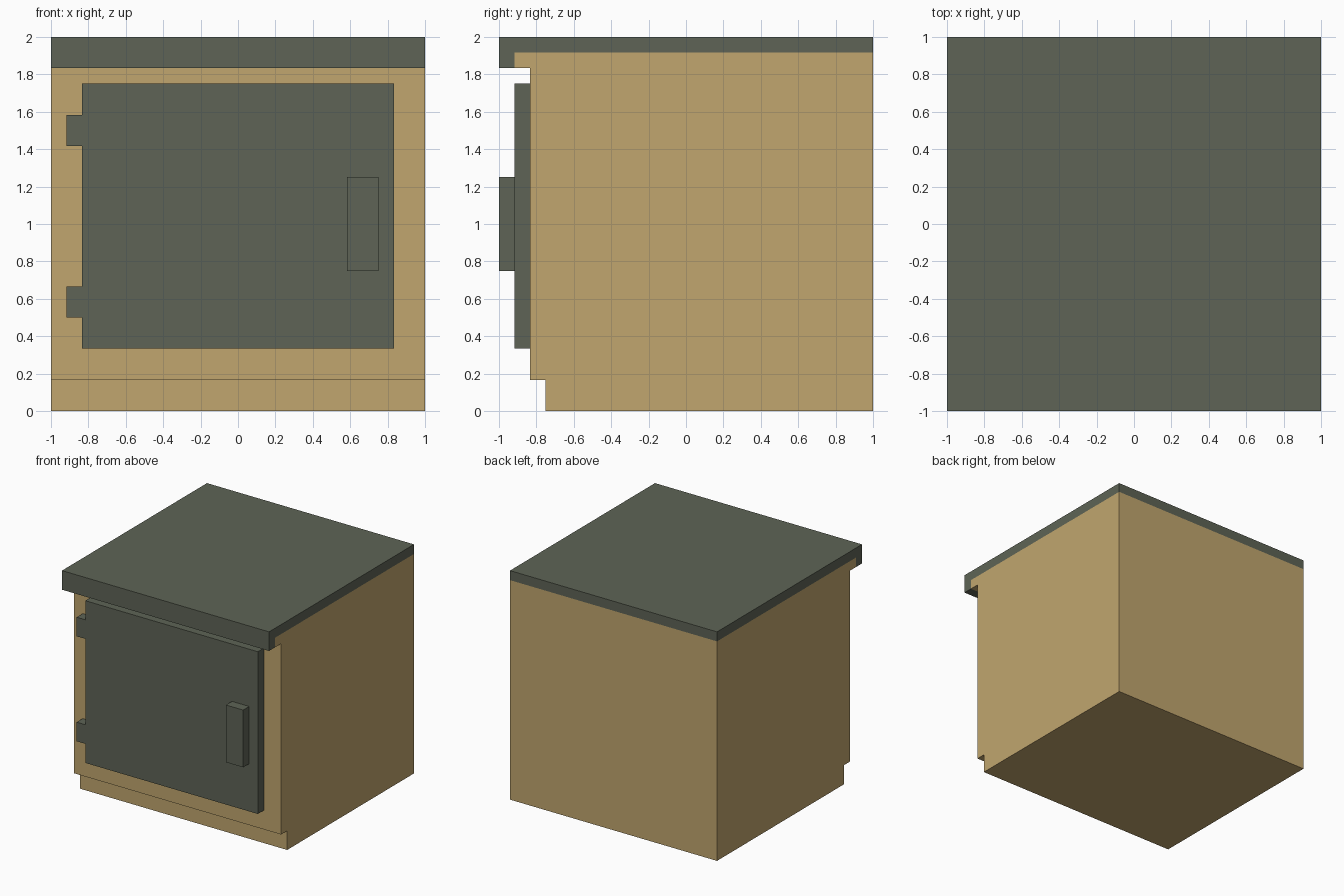
import bpy
import bmesh
from mathutils import Vector

cube = bpy.data.objects.get("Cube")
if cube:
    bpy.data.objects.remove(cube, do_unlink=True)

U = 1 / 12  # design grid step


def material(name, rgb):
    m = bpy.data.materials.new(name)
    m.use_nodes = True
    m.diffuse_color = (*rgb, 1)
    bsdf = next(n for n in m.node_tree.nodes if n.type == "BSDF_PRINCIPLED")
    bsdf.inputs["Base Color"].default_value = (*rgb, 1)
    return m


wood = material("tan wood", (0.533, 0.381, 0.156))
slate = material("grey green", (0.112, 0.127, 0.093))


def extrude(name, outline, axis, start, end, mat):
    """Extrude a 2D outline: (y, z) along x, or (x, z) along y, in grid steps."""
    def place(a, b):
        return Vector((start, a, b) if axis == "x" else (a, start, b)) * U
    bm = bmesh.new()
    face = bm.faces.new([bm.verts.new(place(a, b)) for a, b in outline])
    result = bmesh.ops.extrude_face_region(bm, geom=[face])
    d = (end - start) * U
    shift = Vector((d, 0, 0) if axis == "x" else (0, d, 0))
    verts = [g for g in result["geom"] if isinstance(g, bmesh.types.BMVert)]
    bmesh.ops.translate(bm, verts=verts, vec=shift)
    bmesh.ops.recalc_face_normals(bm, faces=bm.faces)
    mesh = bpy.data.meshes.new(name)
    bm.to_mesh(mesh)
    bm.free()
    mesh.materials.append(mat)
    obj = bpy.data.objects.new(name, mesh)
    bpy.context.collection.objects.link(obj)
    return obj


# Cabinet body: side profile with recessed plinth and ledge under the top
extrude("cabinet_body",
        [(12, 0), (12, 23), (-11, 23), (-11, 22), (-10, 22),
         (-10, 2), (-9, 2), (-9, 0)], "x", -12, 12, wood)

# Countertop: thin slab with a deeper front lip
extrude("countertop",
        [(12, 23), (12, 24), (-12, 24), (-12, 22), (-11, 22), (-11, 23)],
        "x", -12, 12, slate)

# Door: panel with two hinge tabs on its right-hand edge
tabs = []
for low in (6, 17):
    tabs += [(-10, low), (-11, low), (-11, low + 2), (-10, low + 2)]
extrude("door", [(10, 21), (10, 4), (-10, 4)] + tabs + [(-10, 21)],
        "y", -11, -10, slate)

# Door handle: upright block
extrude("door_handle", [(7, 9), (9, 9), (9, 15), (7, 15)], "y", -12, -11, slate)
